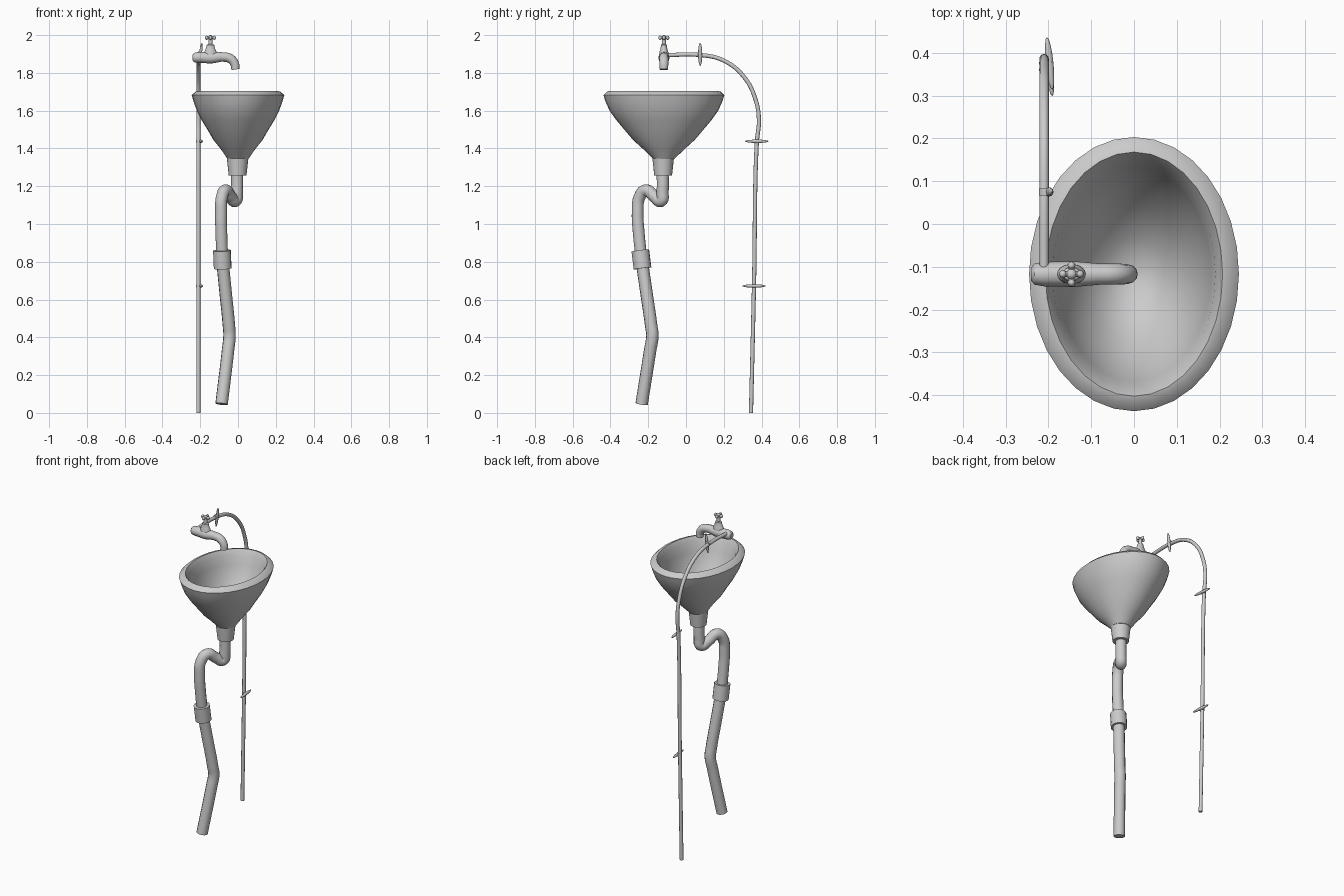
import bpy, math
from mathutils import Vector

cube = bpy.data.objects.get("Cube")
if cube:
    bpy.data.objects.remove(cube, do_unlink=True)

grey = bpy.data.materials.new("light grey")
grey.use_nodes = True
grey.diffuse_color = (0.6, 0.6, 0.6, 1)
grey.node_tree.nodes["Principled BSDF"].inputs["Base Color"].default_value = (0.6, 0.6, 0.6, 1)


def finish(name, mesh, angle=40):
    obj = bpy.data.objects.new(name, mesh)
    bpy.context.collection.objects.link(obj)
    mesh.materials.clear()
    mesh.materials.append(grey)
    bpy.ops.object.select_all(action='DESELECT')
    obj.select_set(True)
    bpy.context.view_layer.objects.active = obj
    bpy.ops.object.shade_smooth_by_angle(angle=math.radians(angle))
    return obj


def loft(name, centre, rings, sides=32, angle=40):
    """Stack elliptical rings (rx, ry, z) and cap both ends."""
    verts, faces = [], []
    for rx, ry, z in rings:
        for i in range(sides):
            a = math.tau * i / sides
            verts.append((centre[0] + rx * math.cos(a), centre[1] + ry * math.sin(a), z))
    for r in range(len(rings) - 1):
        for i in range(sides):
            j = (i + 1) % sides
            faces.append((r * sides + i, r * sides + j, (r + 1) * sides + j, (r + 1) * sides + i))
    faces.append(tuple(reversed(range(sides))))
    last = (len(rings) - 1) * sides
    faces.append(tuple(range(last, last + sides)))
    mesh = bpy.data.meshes.new(name)
    mesh.from_pydata(verts, [], faces)
    return finish(name, mesh, angle)


def tube(name, points, radius, smooth=True, scales=None, steps=8, sides=4):
    """Round tube through the points, capped, with optional radius scale per point."""
    curve = bpy.data.curves.new(name, 'CURVE')
    curve.dimensions = '3D'
    curve.bevel_depth = radius
    curve.bevel_resolution = sides
    curve.use_fill_caps = True
    curve.resolution_u = steps
    spline = curve.splines.new('BEZIER')
    spline.bezier_points.add(len(points) - 1)
    for i, p in enumerate(points):
        bp = spline.bezier_points[i]
        bp.co = p
        bp.handle_left_type = bp.handle_right_type = 'AUTO' if smooth else 'VECTOR'
        bp.radius = scales[i] if scales else 1
    temp = bpy.data.objects.new(name + "_path", curve)
    bpy.context.collection.objects.link(temp)
    bpy.context.view_layer.update()
    mesh = bpy.data.meshes.new_from_object(temp.evaluated_get(bpy.context.evaluated_depsgraph_get()))
    bpy.data.objects.remove(temp, do_unlink=True)
    return finish(name, mesh)


def ellipsoid(name, centre, size, rot=(0, 0, 0)):
    bpy.ops.mesh.primitive_uv_sphere_add(segments=16, ring_count=10, location=centre, rotation=rot)
    obj = bpy.context.object
    obj.name = name
    obj.scale = size
    obj.data.materials.append(grey)
    bpy.ops.object.shade_smooth()
    return obj


# Basin: outer wall, rolled rim and hollow inside
basin_y = -0.117
loft("basin", (0, basin_y), [
    (.055, .055, 1.344), (.09, .108, 1.395), (.13, .163, 1.445), (.162, .21, 1.5),
    (.193, .252, 1.55), (.218, .288, 1.6), (.236, .31, 1.65), (.245, .32, 1.682),
    (.226, .302, 1.70), (.207, .285, 1.705), (.19, .265, 1.675), (.18, .25, 1.62),
    (.158, .21, 1.54), (.12, .155, 1.46), (.07, .085, 1.395), (.022, .022, 1.37)], angle=32)

# Drain fitting under the basin
loft("drain_collar", (-.002, -.121), [(.047, .047, 1.257), (.057, .057, 1.348)], 24)

# Waste pipe with its trap bend
tube("trap_pipe", [
    (-.006, -.124, 1.29), (-.006, -.124, 1.17), (-.013, -.131, 1.122), (-.04, -.167, 1.145),
    (-.067, -.214, 1.178), (-.086, -.247, 1.14), (-.09, -.256, 1.06), (-.088, -.25, .95),
    (-.083, -.235, .81)], .032)
tube("lower_pipe", [
    (-.083, -.235, .81), (-.066, -.21, .64), (-.048, -.184, .46), (-.045, -.178, .41),
    (-.053, -.19, .33), (-.087, -.235, .047)], .033)
tube("pipe_coupling", [(-.085, -.242, .86), (-.081, -.23, .765)], .047, smooth=False, sides=6)

# Supply pipe arching back from the tap and down to the floor
tube("supply_pipe", [
    (-.21, -.117, 1.893), (-.21, .07, 1.895), (-.21, .2, 1.865), (-.21, .31, 1.775),
    (-.21, .369, 1.656), (-.21, .386, 1.55), (-.21, .375, 1.434), (-.21, .36, .677),
    (-.21, .344, 0)], .011)

# Pipe clips: a pointed wing plate with a small band round the pipe
for label, spot, size, rot, axis in (
        ("upper", (-.199, .075, 1.898), (.008, .011, .062), (0, .12, 0), (0, 1, 0)),
        ("middle", (-.197, .375, 1.438), (.009, .062, .009), (0, 0, .1), (0, 0, 1)),
        ("lower", (-.197, .36, .672), (.009, .062, .009), (0, 0, .1), (0, 0, 1))):
    ellipsoid(label + "_clip_wing", spot, size, rot)
    mid = Vector((-.207, spot[1], spot[2]))
    half = Vector(axis) * .008
    tube(label + "_clip_band", [mid - half, mid + half], .015, smooth=False)

# Tap body and spout
tap_y = -.117
tube("tap_spout", [
    (-.24, tap_y, 1.881), (-.232, tap_y, 1.881), (-.21, tap_y, 1.882), (-.14, tap_y, 1.88),
    (-.08, tap_y, 1.884), (-.04, tap_y, 1.875), (-.018, tap_y, 1.848), (-.013, tap_y, 1.818)],
    .026, scales=[.6, .95, 1.1, 1.15, .95, .95, .9, .85])

# Tap bonnet and spindle
stem_x = -.146
loft("tap_bonnet", (stem_x, tap_y), [
    (.033, .024, 1.89), (.033, .023, 1.912), (.027, .019, 1.922), (.021, .016, 1.942),
    (.02, .016, 1.948), (.011, .011, 1.952), (.01, .01, 1.985)], 20)

# Cross handle with knobbed arms
for i in range(4):
    a = math.tau * i / 4
    d = Vector((math.cos(a), math.sin(a), 0))
    hub = Vector((stem_x, tap_y, 1.986))
    tube(f"handle_arm_{i + 1}", [hub, hub + d * .02], .007, smooth=False)
    ellipsoid(f"handle_knob_{i + 1}", hub + d * .02, (.009, .009, .011))
ellipsoid("handle_hub", (stem_x, tap_y, 1.988), (.012, .012, .012))
